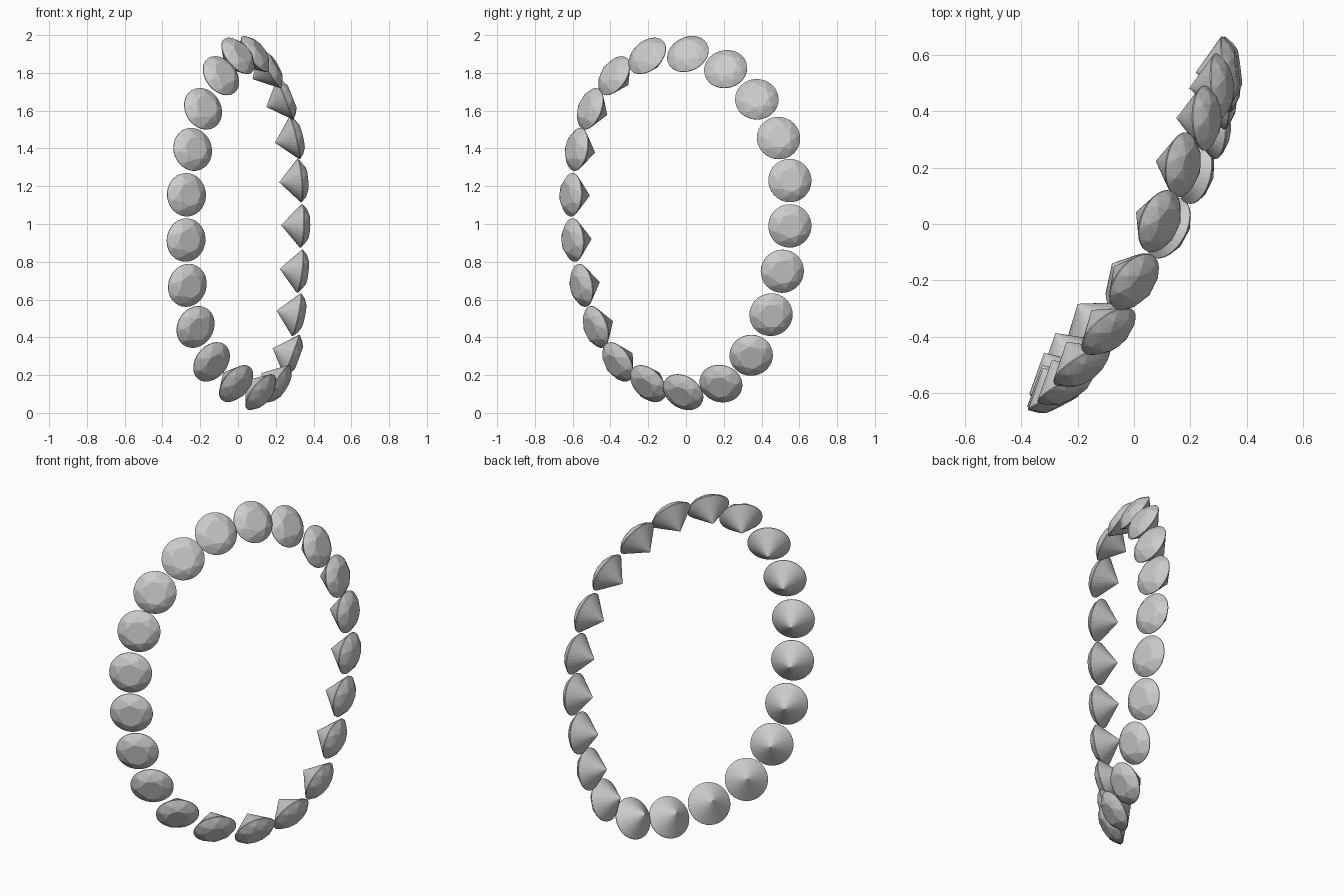
import bpy, bmesh, math
from mathutils import Vector, Matrix

if "Cube" in bpy.data.objects:
    bpy.data.objects.remove(bpy.data.objects["Cube"])

R = 0.115            # girdle radius
TILT = math.radians(35)   # outward flare of each stone from the loop's axis
AXIS = Vector((0.885, -0.466, 0)).normalized()

# centres of the stones around the loop
PATH = [(.09, .01, 1.90), (.17, .21, 1.82), (.25, .375, 1.66), (.30, .49, 1.455),
        (.325, .55, 1.23), (.335, .55, .99), (.327, .51, .75), (.31, .45, .52),
        (.285, .345, .305), (.215, .185, .155), (.12, -.015, .11), (-.01, -.20, .155),
        (-.14, -.36, .27), (-.225, -.475, .455), (-.268, -.55, .675), (-.275, -.595, .915),
        (-.273, -.605, 1.155), (-.24, -.575, 1.395), (-.185, -.505, 1.61),
        (-.09, -.38, 1.785), (.0, -.205, 1.89)]
PATH = [Vector(p) for p in PATH]


def ring(n, r, h, turn=0.0):
    return [(r * math.cos(2 * math.pi * (i + turn) / n),
             r * math.sin(2 * math.pi * (i + turn) / n), h) for i in range(n)]


# brilliant-cut stone: table, crown kites, girdle and pointed pavilion
def gem_mesh():
    bm = bmesh.new()
    pts = (ring(8, R * .55, .040) + ring(8, R * .80, .0255, .5)
           + ring(32, R, .002) + ring(32, R, -.002) + [(0, 0, -.108)])
    for p in pts:
        bm.verts.new(p)
    bmesh.ops.convex_hull(bm, input=bm.verts[:])
    bmesh.ops.dissolve_limit(bm, angle_limit=math.radians(1),
                             verts=bm.verts[:], edges=bm.edges[:])
    bmesh.ops.recalc_face_normals(bm, faces=bm.faces[:])
    me = bpy.data.meshes.new("gem")
    bm.to_mesh(me)
    bm.free()
    return me


# loop of stones, each facing along the axis and flared outwards
mesh = gem_mesh()
n = len(PATH)
for i, c in enumerate(PATH):
    along = (PATH[(i + 1) % n] - PATH[i - 1]).normalized()
    out = along.cross(AXIS).normalized()
    if out.dot(c - Vector((0, 0, 1))) < 0:
        out = -out
    z = AXIS * math.cos(TILT) + out * math.sin(TILT)
    x = (along - z * along.dot(z)).normalized()
    y = z.cross(x)
    ob = bpy.data.objects.new(f"gem_{i + 1:02d}", mesh)
    bpy.context.collection.objects.link(ob)
    ob.matrix_world = Matrix.Translation(c) @ Matrix((x, y, z)).transposed().to_4x4()
